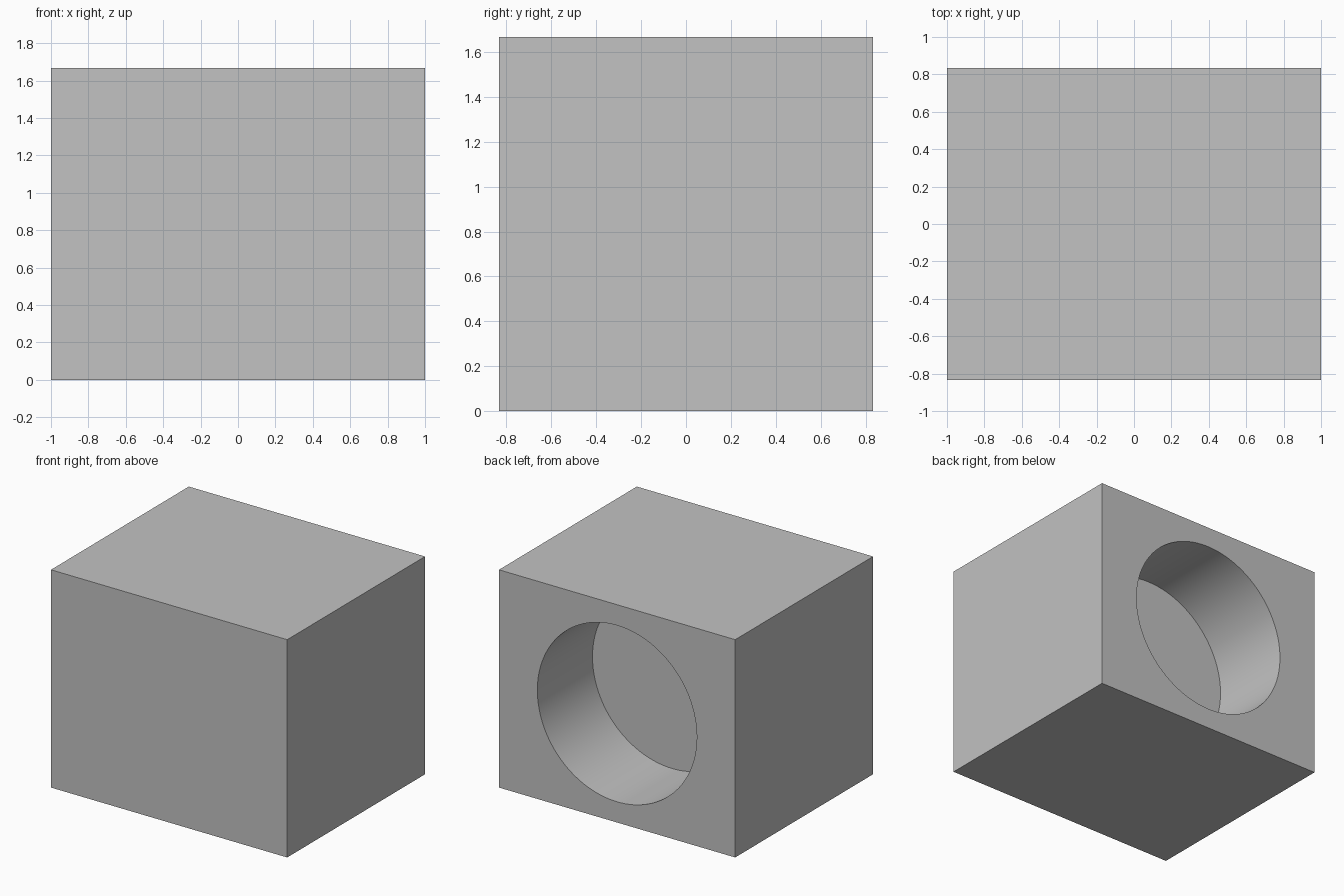
import bpy
import math

cube = bpy.data.objects.get("Cube")
if cube:
    bpy.data.objects.remove(cube, do_unlink=True)

WIDTH, DEPTH, HEIGHT = 2.0, 5 / 3, 5 / 3
BORE_RADIUS, BORE_DEPTH = 0.675, 2 / 3

# Plain grey material
grey = bpy.data.materials.new("light grey")
grey.use_nodes = True
colour = (0.54, 0.54, 0.54, 1)
grey.diffuse_color = colour
grey.node_tree.nodes["Principled BSDF"].inputs["Base Color"].default_value = colour

# Solid rectangular block
bpy.ops.mesh.primitive_cube_add(size=1, location=(0, 0, HEIGHT / 2))
block = bpy.context.object
block.name = "bored_block"
block.scale = (WIDTH, DEPTH, HEIGHT)
bpy.ops.object.transform_apply(location=False, rotation=False, scale=True)
block.data.materials.append(grey)

# Cutter for the blind round bore in the back face
bpy.ops.mesh.primitive_cylinder_add(
    vertices=128, radius=BORE_RADIUS, depth=2 * BORE_DEPTH,
    location=(0, DEPTH / 2, HEIGHT / 2), rotation=(math.pi / 2, 0, 0))
cutter = bpy.context.object
cutter.name = "bore_cutter"
cutter.hide_render = True
cutter.data.materials.append(grey)

# Cut the bore, then drop the cutter
bpy.ops.object.select_all(action="DESELECT")
block.select_set(True)
bpy.context.view_layer.objects.active = block
bore = block.modifiers.new("bore", "BOOLEAN")
bore.operation = "DIFFERENCE"
bore.solver = "EXACT"
bore.object = cutter
bpy.ops.object.modifier_apply(modifier=bore.name)
bpy.data.objects.remove(cutter, do_unlink=True)

# Smooth bore wall with crisp rims and block edges
bpy.ops.object.shade_smooth_by_angle(angle=math.radians(30))
